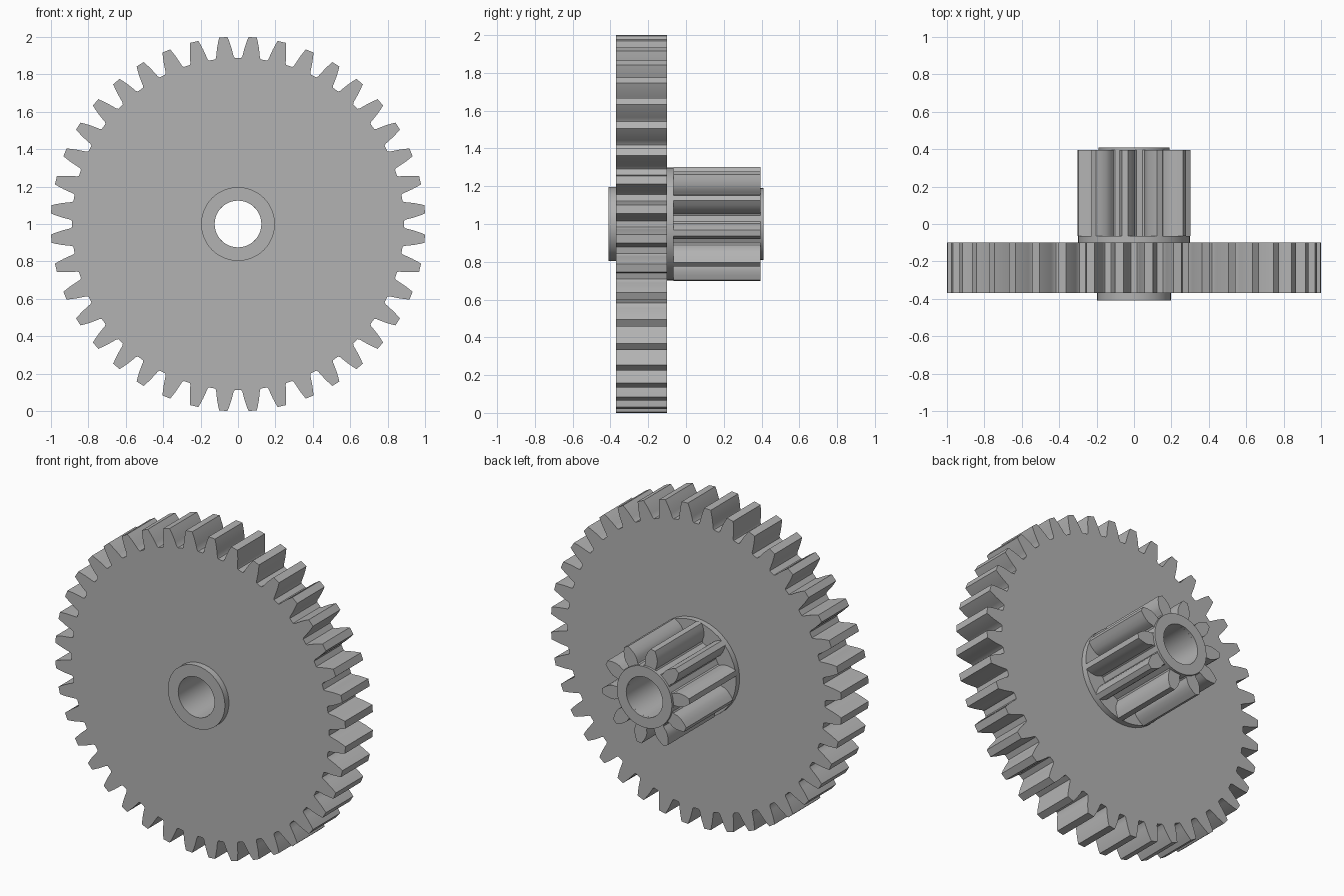
import bpy, bmesh
from math import sin, cos, radians, tau

cube = bpy.data.objects.get("Cube")
if cube:
    bpy.data.objects.remove(cube, do_unlink=True)

GREY = (0.45, 0.45, 0.45, 1)
mat = bpy.data.materials.new("plain grey")
mat.use_nodes = True
mat.diffuse_color = GREY
mat.node_tree.nodes["Principled BSDF"].inputs["Base Color"].default_value = GREY

BORE = 0.125
SEGMENTS = 40


def toothed_ring(name, front, back, teeth, flank, phase=0.0):
    """Extruded ring with a bore; flank lists (radius, half width) from root to tip."""
    bm = bmesh.new()
    # One tooth outline: rising flank, then its mirror image
    outline = [(r, -w / r) for r, w in flank] + [(r, w / r) for r, w in reversed(flank)]
    if len(flank) == 1:
        outline = outline[:1]
    step = tau / teeth
    sub = SEGMENTS // teeth
    outer, inner = [], []
    for y in (front, back):
        def vert(r, a):
            return bm.verts.new((r * sin(a), y, 1 + r * cos(a)))
        outer.append([vert(r, phase + t * step + a) for t in range(teeth) for r, a in outline])
        inner.append([vert(BORE, phase + outline[0][1] + i * tau / SEGMENTS)
                      for i in range(SEGMENTS)])
    # Outer and bore walls
    for a, b in (outer, inner):
        n = len(a)
        for i in range(n):
            j = (i + 1) % n
            bm.faces.new((a[i], a[j], b[j], b[i]))
    # End faces, one sector per tooth
    k = len(outline)
    for o, c in zip(outer, inner):
        for t in range(teeth):
            rim = [o[(t * k + i) % len(o)] for i in range(k + 1)]
            hole = [c[(t * sub + i) % SEGMENTS] for i in range(sub + 1)]
            bm.faces.new(rim + hole[::-1])
    bmesh.ops.recalc_face_normals(bm, faces=bm.faces)
    mesh = bpy.data.meshes.new(name)
    bm.to_mesh(mesh)
    bm.free()
    mesh.materials.append(mat)
    obj = bpy.data.objects.new(name, mesh)
    bpy.context.collection.objects.link(obj)
    bpy.ops.object.select_all(action='DESELECT')
    obj.select_set(True)
    bpy.context.view_layer.objects.active = obj
    bpy.ops.object.shade_smooth_by_angle(angle=radians(30))
    return obj


def plain_ring(name, front, back, radius):
    return toothed_ring(name, front, back, SEGMENTS, [(radius, 0)])


# Large wheel with tapered teeth
wheel_flank = [(0.888, 0.053), (0.897, 0.047), (0.92, 0.043),
               (0.95, 0.037), (0.98, 0.029), (1.0016, 0.022)]
toothed_ring("large_gear", -0.37, -0.10, 40, wheel_flank, radians(4.5))

# Small pinion with leaf-shaped, undercut teeth
pinion_flank = [(0.19, 0.043), (0.197, 0.037), (0.212, 0.039), (0.232, 0.043),
                (0.255, 0.040), (0.28, 0.030), (0.304, 0.016)]
toothed_ring("pinion_gear", -0.065, 0.395, 10, pinion_flank, radians(27))

# Collars around the shaft hole
plain_ring("front_hub", -0.41, -0.37, 0.197)
plain_ring("pinion_flange", -0.10, -0.065, 0.30)
plain_ring("rear_hub", 0.395, 0.41, 0.19)
